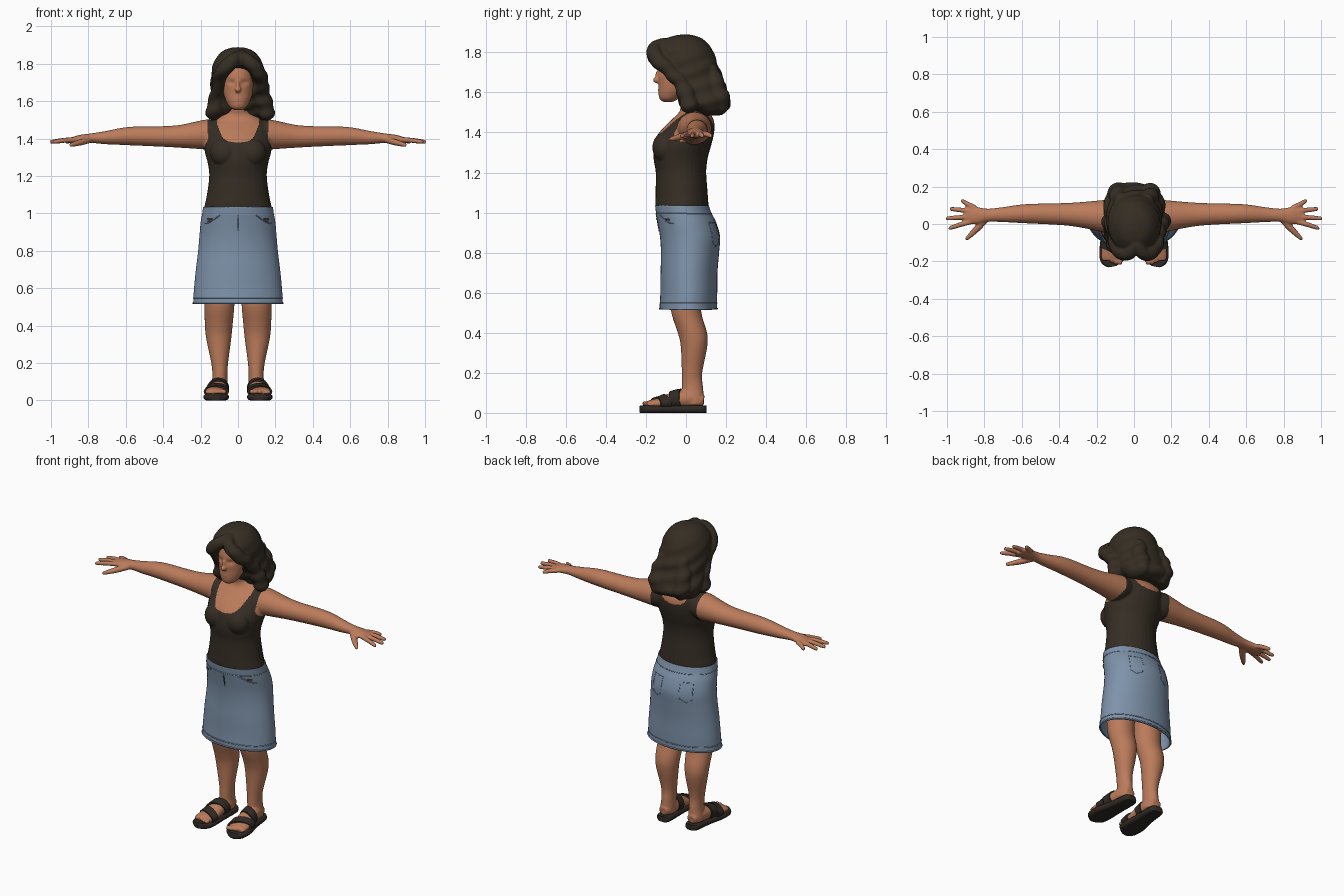
import bpy, bmesh, math
from mathutils import Vector, Matrix

if "Cube" in bpy.data.objects:
    bpy.data.objects.remove(bpy.data.objects["Cube"])


def material(name, rgb):
    m = bpy.data.materials.new(name)
    m.diffuse_color = (*rgb, 1)
    m.use_nodes = True
    b = m.node_tree.nodes["Principled BSDF"]
    b.inputs["Base Color"].default_value = (*rgb, 1)
    b.inputs["Roughness"].default_value = 0.8
    return m


SKIN = material("warm skin", (0.50, 0.20, 0.105))
HAIR = material("dark brown hair", (0.036, 0.027, 0.017))
CLOTH = material("dark olive cloth", (0.036, 0.027, 0.018))
DENIM = material("blue denim", (0.21, 0.29, 0.40))
LEATHER = material("dark leather", (0.030, 0.023, 0.018))


def spline(rows, n=5):
    """Smoothly resample rows of numbers."""
    out = []
    for i in range(len(rows) - 1):
        p = [rows[max(i - 1, 0)], rows[i], rows[i + 1], rows[min(i + 2, len(rows) - 1)]]
        for k in range(n):
            t = k / n
            out.append([0.5 * (2 * b + (c - a) * t + (2 * a - 5 * b + 4 * c - d) * t * t
                               + (3 * b - a - 3 * c + d) * t ** 3) for a, b, c, d in zip(*p)])
    return out + [list(rows[-1])]


def tube(bm, rows, ref=None, segs=32, caps=True):
    """Loft ellipses through rows of x, y, z, radius, radius; level rings without ref."""
    rows = spline(rows)
    pts = [Vector(r[:3]) for r in rows]
    rings = []
    for i, r in enumerate(rows):
        u, v = Vector((1, 0, 0)), Vector((0, 1, 0))
        if ref:
            t = (pts[min(i + 1, len(pts) - 1)] - pts[max(i - 1, 0)]).normalized()
            u = Vector(ref).cross(t).normalized()
            v = t.cross(u)
        rings.append([bm.verts.new(pts[i] + u * r[3] * math.cos(a) + v * r[4] * math.sin(a))
                      for a in (math.tau * k / segs for k in range(segs))])
    for a, b in zip(rings, rings[1:]):
        for k in range(segs):
            j = (k + 1) % segs
            bm.faces.new((a[k], a[j], b[j], b[k]))
    if caps:
        bm.faces.new(rings[0])
        bm.faces.new(rings[-1])


def level(bm, rows, **kw):
    """Upright loft from rows of z, centre y, half width, half depth."""
    tube(bm, [(0, y, z, a, b) for z, y, a, b in rows], **kw)


def ball(bm, c, r):
    bmesh.ops.create_uvsphere(bm, u_segments=20, v_segments=12, radius=1,
                              matrix=Matrix.Translation(c) @ Matrix.Diagonal((*r, 1)))


def finish(name, bm, mats, voxel=0, smooth=3):
    """Make an object, fusing its parts into one skin when a voxel size is given."""
    bmesh.ops.recalc_face_normals(bm, faces=bm.faces)
    me = bpy.data.meshes.new(name)
    bm.to_mesh(me)
    bm.free()
    ob = bpy.data.objects.new(name, me)
    bpy.context.scene.collection.objects.link(ob)
    if voxel:
        mod = ob.modifiers.new("fuse", "REMESH")
        mod.mode, mod.voxel_size = "VOXEL", voxel
        mod = ob.modifiers.new("soften", "SMOOTH")
        mod.factor, mod.iterations = 0.5, smooth
        dg = bpy.context.evaluated_depsgraph_get()
        new = bpy.data.meshes.new_from_object(ob.evaluated_get(dg))
        ob.modifiers.clear()
        ob.data = new
    ob.data.materials.clear()
    for m in mats:
        ob.data.materials.append(m)
    ob.data.polygons.foreach_set("use_smooth", [True] * len(ob.data.polygons))
    return ob


# Upper body: torso, neck, arms and hands fused together
bm = bmesh.new()
level(bm, [(1.0, -.015, .17, .12), (1.03, -.02, .18, .132), (1.1, -.022, .166, .13),
           (1.2, -.025, .154, .126), (1.27, -.027, .162, .135), (1.33, -.018, .178, .142),
           (1.38, -.005, .18, .142), (1.43, .018, .178, .125), (1.47, .035, .17, .1),
           (1.5, .04, .13, .075), (1.525, .035, .085, .062), (1.55, .025, .062, .057),
           (1.64, 0, .055, .055)])
for s in (-1, 1):
    ball(bm, (s * .075, -.108, 1.325), (.075, .06, .075))
    arm = [(.08, .04, 1.43, .07, .06), (.15, .042, 1.422, .085, .08), (.2, .045, 1.419, .08, .076),
           (.3, .05, 1.412, .066, .062), (.4, .053, 1.411, .058, .055), (.58, .055, 1.413, .051, .049),
           (.7, .05, 1.405, .04, .036), (.78, .047, 1.402, .035, .026), (.84, .045, 1.398, .046, .022),
           (.89, .05, 1.39, .048, .016), (.91, .052, 1.388, .035, .012)]
    tube(bm, [(s * r[0], *r[1:]) for r in arm], ref=(0, 0, 1))
    for y0, x1, y1 in ((.088, .925, .122), (.068, .985, .08), (.04, 1.005, .03), (.018, .99, -.02)):
        tube(bm, [(s * .85, y0, 1.395, .014, .014), (s * (.85 + x1) / 2, (y0 + y1) / 2, 1.391, .0135, .0135),
                  (s * (x1 - .01), y1, 1.383, .011, .011), (s * x1, y1, 1.382, .006, .006)], ref=(0, 0, 1), segs=12)
    tube(bm, [(s * .79, .03, 1.395, .02, .018), (s * .84, -.025, 1.38, .018, .017),
              (s * .885, -.07, 1.368, .012, .012), (s * .9, -.083, 1.365, .007, .007)], ref=(0, 0, 1), segs=12)
body = finish("upper_body_with_tank_top", bm, [SKIN, CLOTH], voxel=.0055)


def is_top(c):
    """Tank top region: below the scooped neck and inside the armholes."""
    x, z = abs(c.x), c.z
    if z > 1.54 or x > .16 + .5 * max(0, 1.395 - z) and z > 1.325 or x > .21:
        return False
    low = 1.38 if c.y < .04 else 1.435
    return x > .112 or z < low + .1 * (x / .112) ** 4


for p in body.data.polygons:
    p.material_index = int(is_top(p.center))

# Head with nose, lips, ears and softly hollowed eyes
bm = bmesh.new()
level(bm, [(1.553, -.09, .022, .025), (1.568, -.085, .045, .047), (1.6, -.07, .064, .068),
           (1.64, -.052, .077, .086), (1.69, -.04, .084, .1), (1.74, -.03, .086, .108),
           (1.79, -.02, .08, .1), (1.83, -.01, .05, .06)])
ball(bm, (0, -.143, 1.662), (.017, .022, .016))
ball(bm, (0, -.136, 1.682), (.011, .018, .032))
ball(bm, (0, -.126, 1.612), (.028, .014, .012))
for s in (-1, 1):
    ball(bm, (s * .085, -.025, 1.655), (.012, .022, .035))
head = finish("head", bm, [SKIN], voxel=.005)
for v in head.data.vertices:
    if v.co.y < -.07:
        d = ((abs(v.co.x) - .035) / .02) ** 2 + ((v.co.z - 1.7) / .014) ** 2
        v.co.y += .009 * math.exp(-d)

# Hair: a cap opened around the face, with side-swept wavy locks
bm = bmesh.new()
level(bm, [(1.888, -.005, .025, .03), (1.872, -.01, .075, .085), (1.84, -.012, .11, .125),
           (1.8, -.012, .132, .15), (1.75, 0, .143, .155), (1.7, .02, .145, .155),
           (1.65, .045, .148, .142), (1.6, .075, .156, .13), (1.55, .1, .165, .122),
           (1.51, .11, .15, .095), (1.488, .11, .11, .06)], segs=64)
for v in bm.verts:
    d = 1 - (v.co.x / .16) ** 2 - ((v.co.z - 1.64) / .16) ** 2
    if d > 0:
        v.co.y = max(v.co.y, -.21 + .17 * math.sqrt(d))
lock = [(0, -.1, 1.845, .03), (.035, -.155, 1.82, .036), (.082, -.15, 1.775, .04),
        (.11, -.1, 1.725, .038), (.118, -.035, 1.66, .038), (.128, .0, 1.595, .044),
        (.14, .015, 1.54, .045), (.135, .025, 1.5, .025)]
for s in (-1, 1):
    tube(bm, [(.012 + s * x, y, z, r, r) for x, y, z, r in lock], ref=(0, 1, 0), segs=20)
    tube(bm, [(s * .06, .12, 1.72, .04, .04), (s * .085, .15, 1.62, .05, .05),
              (s * .08, .165, 1.55, .055, .055), (s * .06, .15, 1.5, .03, .03)], ref=(0, 1, 0), segs=20)
hair = finish("wavy_hair", bm, [HAIR], voxel=.006, smooth=5)
for v in hair.data.vertices:
    fade = min(1, max(0, (1.84 - v.co.z) / .15))
    wave = math.sin(v.co.z * 75 + math.atan2(v.co.x, v.co.y - .02) * 4)
    v.co += v.normal * .004 * fade * wave

# Skirt: an open shell with hem, waistband, pockets and fly
SKIRT = [(.515, .012, .24, .143), (.545, .012, .238, .143), (.6, .014, .235, .142), (.7, .015, .225, .142),
         (.8, .02, .213, .145), (.88, .02, .206, .15), (.95, .005, .2, .146),
         (1.0, -.012, .191, .138), (1.035, -.02, .187, .134)]
bm = bmesh.new()
level(bm, SKIRT, segs=64, caps=False)
skirt = finish("denim_skirt", bm, [DENIM])
shell = skirt.modifiers.new("thickness", "SOLIDIFY")
shell.thickness, shell.offset = .006, -1


def on_skirt(z, deg):
    _, y, a, b = min(spline(SKIRT, 20), key=lambda r: abs(r[0] - z))
    t = math.radians(deg)
    return (a * math.cos(t), y + b * math.sin(t), z)


def seam(name, pts, r, mat, closed=False):
    cu = bpy.data.curves.new(name, "CURVE")
    cu.dimensions, cu.bevel_depth, cu.bevel_resolution, cu.use_fill_caps = "3D", r, 1, True
    sp = cu.splines.new("POLY")
    sp.points.add(len(pts) - 1)
    for p, q in zip(sp.points, pts):
        p.co = (*on_skirt(*q), 1)
    sp.use_cyclic_u = closed
    cu.materials.append(mat)
    bpy.context.scene.collection.objects.link(bpy.data.objects.new(name, cu))


ring = range(0, 360, 6)
seam("hem_edge", [(.52, a) for a in ring], .005, DENIM, True)
seam("hem_seam", [(.548, a) for a in ring], .003, DENIM, True)
seam("waistband_seam", [(.995, a) for a in ring], .0025, DENIM, True)
seam("fly_seam", [(.995 - k * .015, -90) for k in range(7)], .003, DENIM)
seam("fly_opening", [(.96, -90), (.92, -90)], .0035, LEATHER)
seam("waist_button", [(.968, -91), (.968, -89)], .006, LEATHER)
for side, s in (("right", -1), ("left", 1)):
    seam(side + "_front_pocket", [(.99 - .045 * math.sin(k * .2), -90 + s * (30 + k * 4)) for k in range(9)], .003, DENIM)
    seam(side + "_pocket_tear", [(.962, -90 + s * (46 + k * 2)) for k in range(5)], .005, SKIN)
    seam(side + "_tear_edge", [(.969, -90 + s * (44 + k * 2)) for k in range(7)], .003, LEATHER)
    outline = [(.95, 18), (.95, 30), (.95, 42), (.9, 42), (.85, 41), (.83, 30), (.85, 19), (.9, 18)]
    seam(side + "_back_pocket", [(z, 90 - s * a) for z, a in outline], .0025, DENIM, True)

# Legs, feet and sandals
LEG = [(.75, .1, 0, .09, .09), (.6, .1, 0, .085, .08), (.5, .1, .002, .08, .075), (.4, .103, .032, .074, .073),
       (.33, .103, .04, .067, .066), (.2, .098, .03, .045, .051), (.13, .097, .032, .04, .053),
       (.07, .1, .035, .044, .055), (.04, .1, .035, .044, .054)]
FOOT = [(.1, .088, .06, .03, .026), (.1, .03, .07, .046, .045), (.107, -.045, .066, .05, .043),
        (.114, -.12, .05, .058, .03), (.118, -.175, .045, .058, .02), (.118, -.195, .042, .05, .014)]
SOLE = [(.1, .103, .018, .025, .03), (.1, .085, .018, .044, .03), (.102, .03, .018, .05, .03),
        (.108, -.05, .018, .056, .03), (.116, -.13, .018, .068, .03), (.118, -.19, .018, .064, .03),
        (.117, -.215, .018, .046, .03), (.115, -.228, .018, .02, .03)]
for side, s in (("right", -1), ("left", 1)):
    def flip(rows, grow=0):
        return [(s * x, y, z, a + grow, b + grow) for x, y, z, a, b in rows]

    bm = bmesh.new()
    tube(bm, flip([(x, y, z, a, b) for z, x, y, a, b in LEG]))
    tube(bm, flip(FOOT), ref=(0, 0, 1))
    for k in range(5):
        ball(bm, (s * (.075 + k * .021), -.2 + k * k * .0025, .046), (.014 - k * .001, .02, .013))
    finish(side + "_leg", bm, [SKIN], voxel=.0055)

    bm = bmesh.new()
    tube(bm, flip(SOLE), ref=(0, 0, 1))
    for v in bm.verts:
        v.co.z = min(max(v.co.z, 0), .036)
    finish(side + "_sandal_sole", bm, [LEATHER])

    # Two broad straps that follow the foot
    fine = spline(FOOT, 20)
    for name, y0, y1 in (("toe", -.155, -.1), ("instep", -.08, -.02)):
        bm = bmesh.new()
        band = [r for r in fine if y0 < r[1] < y1][::4]
        tube(bm, flip(band, .008), ref=(0, 0, 1))
        for v in bm.verts:
            v.co.z = max(v.co.z, .02)
            v.co.y += (abs(v.co.x) - .11) * (.35 if name == "toe" else -.35)
        finish(side + "_" + name + "_strap", bm, [LEATHER])

for ob in bpy.context.scene.objects:
    ob.select_set(ob.type == "MESH" and ("sole" in ob.name or "strap" in ob.name))
bpy.context.view_layer.objects.active = bpy.data.objects["left_sandal_sole"]
bpy.ops.object.shade_smooth_by_angle(angle=math.radians(40))
